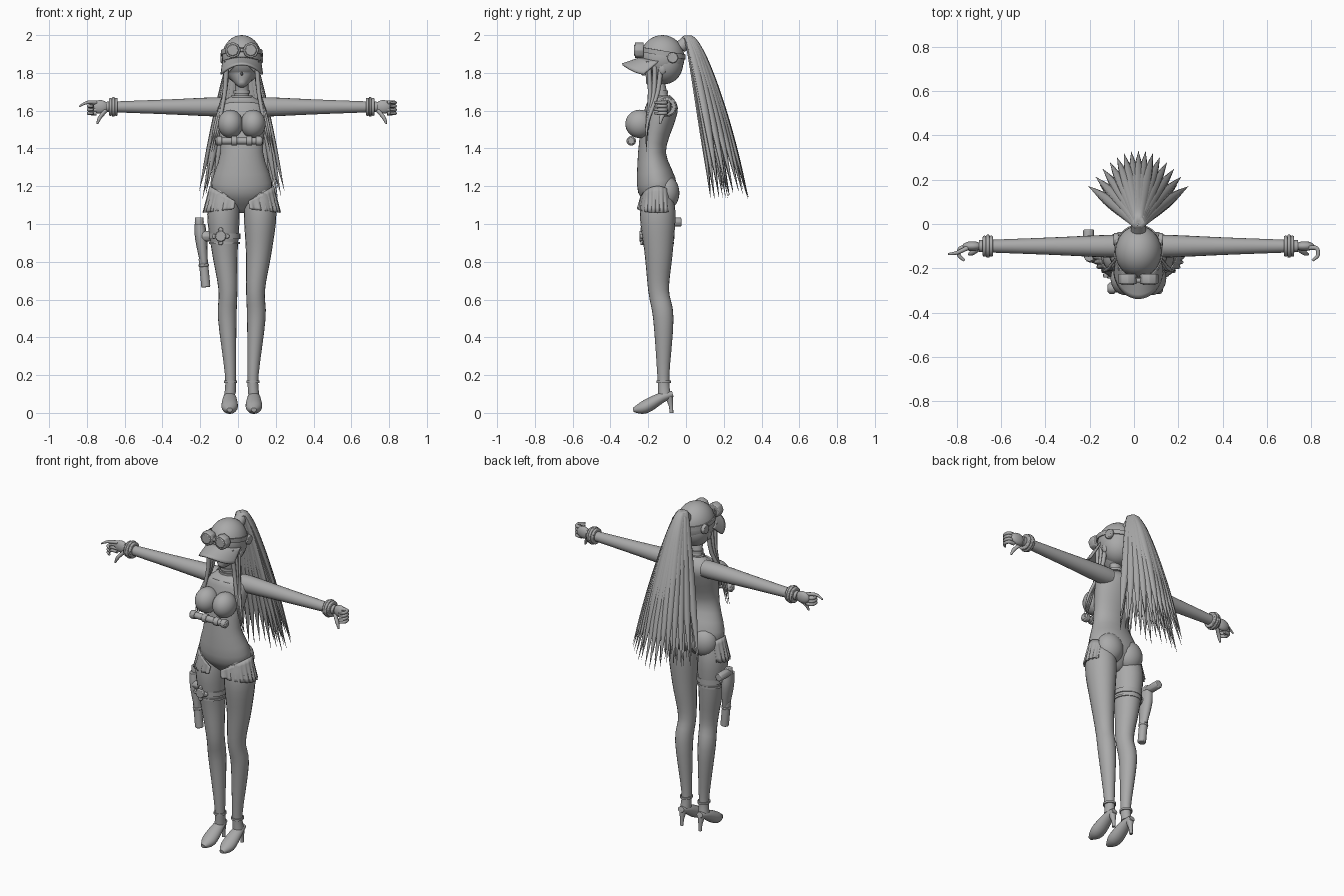
import bpy, bmesh, random
from math import sin, cos, pi, tau, radians
from mathutils import Vector, Matrix

random.seed(4)
if "Cube" in bpy.data.objects:
    bpy.data.objects.remove(bpy.data.objects["Cube"])

X, Y, Z = Vector((1, 0, 0)), Vector((0, 1, 0)), Vector((0, 0, 1))
MIDLINE = X * 0.02
HEAD = Vector((0, -.125, 1.88))
BATON = Vector((0, -.29, 1.44))
ARM_Y, ARM_Z = -.1, 1.62

grey = bpy.data.materials.new("plain_grey")
grey.use_nodes = True
grey.diffuse_color = (.4, .4, .4, 1)
grey.node_tree.nodes["Principled BSDF"].inputs["Base Color"].default_value = grey.diffuse_color


def finish(name, bm):
    bmesh.ops.recalc_face_normals(bm, faces=bm.faces)
    mesh = bpy.data.meshes.new(name)
    bm.to_mesh(mesh)
    bm.free()
    mesh.materials.append(grey)
    mesh.shade_smooth()
    mesh.set_sharp_from_angle(angle=radians(50))
    ob = bpy.data.objects.new(name, mesh)
    ob.location = MIDLINE
    bpy.context.collection.objects.link(ob)
    return ob


def skin(bm, first, second):
    """Bridge two closed rings of vertices."""
    for k in range(len(first)):
        bm.faces.new((first[k - 1], first[k], second[k], second[k - 1]))


def catmull(rows, steps=4):
    """Smooth interpolation through the given stations."""
    out, last = [], len(rows) - 1
    for i in range(last):
        before, start, end, after = (rows[max(0, min(last, i + k))] for k in (-1, 0, 1, 2))
        for j in range(steps):
            t = j / steps
            out.append([(2 * q + (r - p) * t + (2 * p - 5 * q + 4 * r - s) * t * t
                         + (3 * q - p - 3 * r + s) * t ** 3) / 2
                        for p, q, r, s in zip(before, start, end, after)])
    return out + [list(rows[last])]


def loft(name, rows, side=X, ratio=1, mirror=1, segments=20):
    """Sweep an ellipse along (x, y, z, radius) stations; ratio is depth to width."""
    points = catmull(rows)
    path = [Vector((mirror * x, y, z)) for x, y, z, r in points]
    bm, rings = bmesh.new(), []
    for i, (centre, point) in enumerate(zip(path, points)):
        along = path[min(i + 1, len(path) - 1)] - path[max(i - 1, 0)]
        depth = along.cross(side).normalized() * ratio
        radius = max(point[-1], .001)
        rings.append([bm.verts.new(centre + radius * (side * cos(a) + depth * sin(a)))
                      for a in (tau * k / segments for k in range(segments))])
    for ring, following in zip(rings, rings[1:]):
        skin(bm, ring, following)
    bm.faces.new(rings[0])
    bm.faces.new(rings[-1])
    return finish(name, bm)


def ball(name, centre, radii):
    bm = bmesh.new()
    bmesh.ops.create_uvsphere(bm, u_segments=28, v_segments=18, radius=1,
                              matrix=Matrix.Translation(centre) @ Matrix.Diagonal((*radii, 1)))
    return finish(name, bm)


def rod(name, start, end, radius, segments=20):
    """Cylinder between two points, with rounded rims."""
    start, axis = Vector(start), Vector(end) - Vector(start)
    turn = axis.to_track_quat('Z', 'Y').to_matrix().to_4x4()
    bm = bmesh.new()
    bmesh.ops.create_cone(bm, cap_ends=True, segments=segments, radius1=radius, radius2=radius,
                          depth=axis.length, matrix=Matrix.Translation(start + axis / 2) @ turn)
    rim = finish(name, bm).modifiers.new("rim", 'BEVEL')
    rim.width, rim.segments = .005, 2


def band(name, centre, width, depth, half_height, tilt=0):
    """Elliptical strap; tilt raises its front."""
    bm, thick, segments = bmesh.new(), .006, 40
    corners = ((0, -half_height), (thick, -half_height), (thick, half_height), (0, half_height))
    rings = [[bm.verts.new(Vector(centre) + Vector(((width + out) * cos(a), (depth + out) * sin(a),
                                                   rise - tilt * sin(a))))
              for a in (tau * k / segments for k in range(segments))] for out, rise in corners]
    for i, ring in enumerate(rings):
        skin(bm, rings[i - 1], ring)
    return finish(name, bm)


def sheet(name, surface, columns, rows, thick):
    """Thickened grid over surface(s, t)."""
    bm = bmesh.new()
    grid = [[bm.verts.new(surface(i / columns, j / rows)) for j in range(rows + 1)] for i in range(columns + 1)]
    for line, following in zip(grid, grid[1:]):
        for j in range(rows):
            bm.faces.new((line[j], following[j], following[j + 1], line[j + 1]))
    shell = finish(name, bm).modifiers.new("thickness", 'SOLIDIFY')
    shell.thickness, shell.offset = thick, 0


# Torso, neck and head
loft("torso", [(0, -.14, 1.06, .03), (0, -.15, 1.18, .16), (0, -.18, 1.38, .113),
               (0, -.14, 1.57, .132), (0, -.12, 1.63, .12), (0, -.12, 1.68, .05)], ratio=.65, segments=32)
loft("neck", [(0, -.12, 1.64, .045), (0, -.13, 1.7, .036), (0, -.15, 1.8, .036)], ratio=.8)
band("choker", (0, -.13, 1.7), .037, .03, .008)
band("collar", (0, -.125, 1.675), .05, .036, .006)
loft("face", [(0, -.2, 1.733, .014), (0, -.175, 1.76, .045), (0, -.145, 1.81, .077),
              (0, -.13, 1.9, .085)], ratio=1.1, segments=28)
ball("nose", (0, -.225, 1.795), (.006, .012, .01))
ball("back_hair", HEAD + Vector((0, .01, -.03)), (.1, .1, .11))

# Cap with brim and goggles
ball("cap_crown", HEAD, (.105, .117, .12))


def brim(s, t):
    a = radians(160) * (s - .5)
    return (HEAD.x + (.1 + t / 100) * sin(a), HEAD.y - .075 * t - (.112 + t / 40) * cos(a),
            HEAD.z - .035 * t - (.02 + .035 * t) * sin(a) ** 2)


sheet("cap_brim", brim, 24, 5, .01)
band("goggle_strap", HEAD + Z * .025, .105, .117, .013, tilt=.02)
lens = HEAD + Vector((0, -.1, .04))
rod("goggle_bridge", lens - X * .03 - Y * .03, lens + X * .03 - Y * .03, .01)

for m, tag in ((1, "left_"), (-1, "right_")):
    out = X * m
    eye = lens + out * .048
    rod(tag + "goggle_frame", eye, eye - Y * .045, .043, 8)
    rod(tag + "goggle_lens", eye, eye - Y * .05, .032, 8)
    clasp = HEAD + out * .09 + Y * .055
    rod(tag + "strap_clasp", clasp, clasp + out * .022, .03, 8)
    ball(tag + "ear", HEAD + out * .088 - Z * .06, (.012, .02, .028))

    # Chest and seat
    ball(tag + "breast", (m * .06, -.245, 1.53), (.066, .076, .075))
    ball(tag + "buttock", (m * .07, -.105, 1.165), (.083, .07, .09))

    # Legs and heeled shoes
    loft(tag + "leg", [(.09, -.15, 1.18, .07), (.097, -.15, 1.05, .086), (.09, -.145, .85, .068),
                       (.073, -.145, .65, .05), (.077, -.12, .5, .049), (.06, -.12, .2, .029),
                       (.062, -.115, .1, .03)], ratio=1.1, mirror=m)
    loft(tag + "shoe", [(.064, y, z, r) for y, z, r in ((-.07, .1, .02), (-.13, .08, .035), (-.22, .03, .043),
                                                        (-.28, .016, .014))], ratio=.8, mirror=m)
    loft(tag + "heel", [(.063, -.09, .09, .023), (.063, -.08, .04, .012), (.063, -.077, 0, .01)], mirror=m)
    band(tag + "shoe_collar", (m * .06, -.118, .165), .029, .032, .006)

    # Arms, bracelets and hands
    loft(tag + "arm", [(x, ARM_Y, ARM_Z, r) for x, r in ((.08, .05), (.16, .05), (.4, .039), (.72, .027))],
         side=Y, mirror=m)
    wrist = Vector((m * .68, ARM_Y, ARM_Z))
    for k in (-1, 0, 1):
        ring = wrist + out * k * .015
        rod(tag + "bracelet", ring - out * .008, ring + out * .008, .052 - abs(k) * .005, 28)
    ball(tag + "palm", wrist + out * .07, (.045, .022, .036))
    loft(tag + "thumb", [(.72, -.11, 1.6, .013), (.75, -.13, 1.565, .012), (.765, -.137, 1.53, .005)], mirror=m)
    for k in range(4):
        z = ARM_Z + .023 - k * .019
        # The right forefinger points outward, the others curl
        pointing = m < 0 and k == 0
        tips = [(.82, -.13, z, .009), (.86, -.136, z - .02, .005)] if pointing else \
            [(.805, -.11, z, .01), (.81, -.142, z, .009), (.785, -.165, z, .006)]
        loft(tag + "finger", [(.77, -.107, z, .011)] + tips, side=Z, mirror=m, segments=10)

    # Hair framing the face
    for k in range(3):
        loft(tag + "face_lock", [(.08, -.2 + k * .035, 1.86, .013), (.09, -.19 + k * .02, 1.7, .012),
                                 (.12 + k * .01, -.205, 1.53, .008), (.15 + k * .01, -.21, 1.38, 0)],
             mirror=m, segments=8)
    loft(tag + "fringe", [(.02, -.222, 1.87, .02), (.05, -.22, 1.84, .018), (.07, -.212, 1.8, 0)],
         ratio=.4, mirror=m)

    # Open pleated skirt panel, rising from the crotch to the hip
    def panel(s, t):
        a = radians(12 + 112 * s)
        pleat = .006 * t * sin(s * tau * 9)
        top, hem = 1.1 + .1 * sin(a), 1.085 - .025 * sin(a)
        return (m * (.168 + .032 * t + pleat) * sin(a),
                -.15 - (.098 + .008 * t + pleat) * cos(a), top + (hem - top) * t)

    sheet(tag + "skirt_panel", panel, 54, 5, .006)

# Baton beneath the bust
rod("baton", BATON - X * .14, BATON + X * .11, .019)
for x in (-.12, -.04, .04, .09):
    rod("baton_grip", BATON + X * (x - .015), BATON + X * (x + .015), .025)

# Thigh straps and lobed buckle
thigh = Vector((-.092, -.147, .935))
band("thigh_strap", thigh, .078, .08, .014)
band("lower_thigh_strap", thigh - Z * .035, .076, .077, .006)
buckle = thigh - X * .02 - Y * .075
rod("buckle", buckle, buckle - Y * .025, .03, 8)
for lobe in (X, -X, Z, -Z):
    centre = buckle + lobe * .034
    rod("buckle_lobe", centre, centre - Y * .02, .014, 8)

# Holstered sidearm
loft("holster", [(-.222, -.13, 1, .028), (-.215, -.13, .92, .032), (-.2, -.135, .79, .02)], ratio=1.4, segments=12)
rod("holster_hanger", thigh - X * .07, thigh - X * .12, .03, 8)
muzzle, breech = Vector((-.19, -.135, .665)), Vector((-.205, -.135, .82))
rod("barrel", muzzle, breech, .024)
rod("barrel_ring", muzzle.lerp(breech, .7), muzzle.lerp(breech, .8), .028)
frame = Vector((-.225, -.125, 1.01))
rod("sidearm_frame", frame - Z * .03, frame + Z * .025, .024, 8)
rod("sidearm_grip", frame, frame + Y * .1, .025, 8)

# Ponytail: three fans of tapering strands from one tie
rod("hair_tie", (0, -.03, 1.935), (0, .015, 1.975), .034)
for layer in range(3):
    inner, count = layer / 2, 15 - 2 * layer
    for i in range(count):
        fan = 2 * i / (count - 1) - 1
        reach = .35 - .2 * inner - .16 * (1 - inner) * fan ** 2
        spread = fan * (.225 - .035 * inner)
        length = random.uniform(.78, .84)
        strand = []
        for step in range(8):
            s = step / 7
            z = 1.97 - length * s ** 1.65 + .6 * s * (1 - s) ** 4
            strand.append((spread * s ** 1.3, reach * s - .02, z, (.014 + .012 * sin(pi * s)) * (1 - s ** 8)))
        across = Vector((1, -1.1 * fan * (1 - .6 * inner), 0)).normalized()
        loft("ponytail_strand", strand, side=across, ratio=.7, segments=8)
